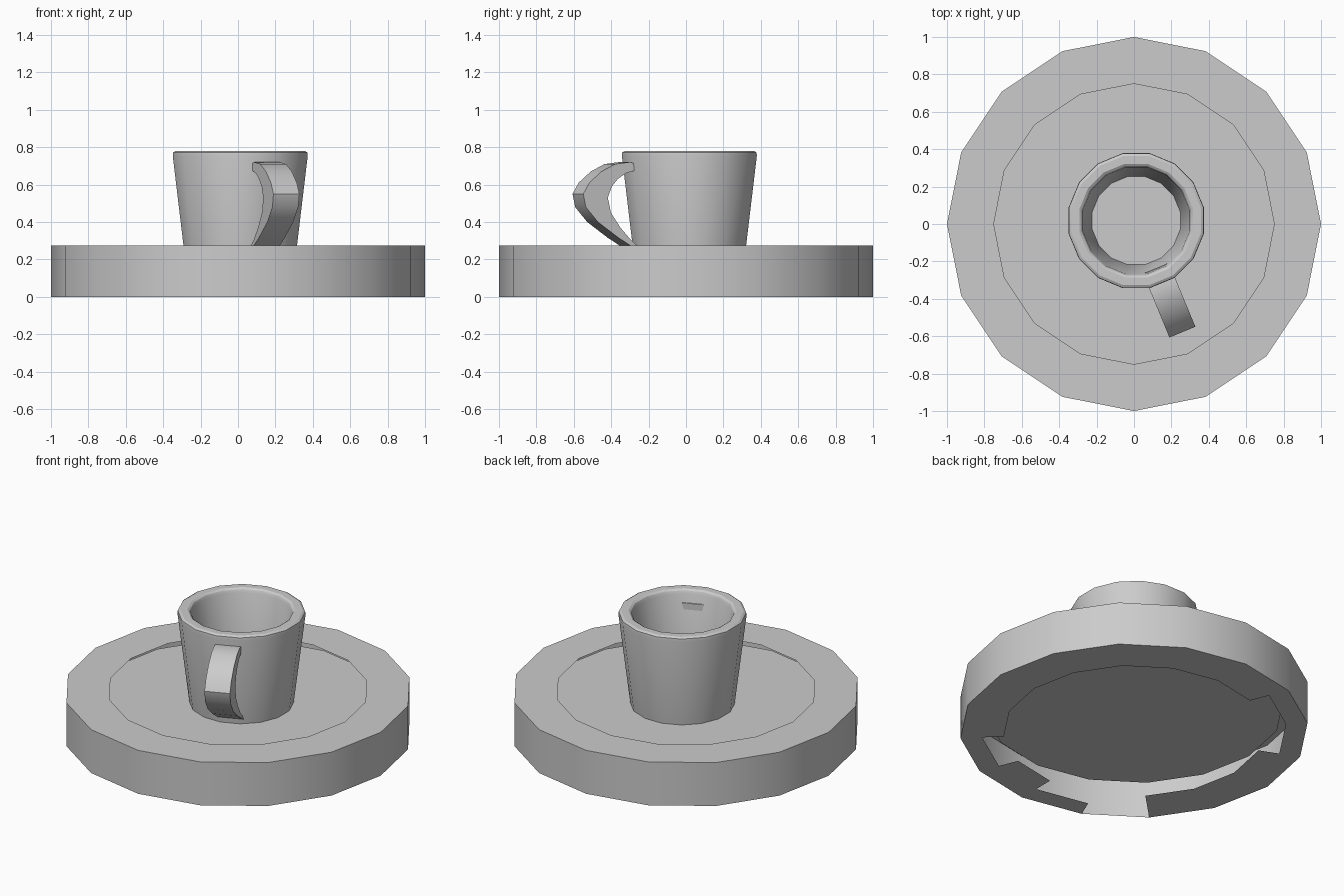
import bpy
import math

if "Cube" in bpy.data.objects:
    bpy.data.objects.remove(bpy.data.objects["Cube"])

N = 16


def make_object(name, verts, faces):
    mesh = bpy.data.meshes.new(name)
    mesh.from_pydata(verts, [], faces)
    mesh.update()
    obj = bpy.data.objects.new(name, mesh)
    bpy.context.collection.objects.link(obj)
    bpy.ops.object.select_all(action='DESELECT')
    obj.select_set(True)
    bpy.context.view_layer.objects.active = obj
    bpy.ops.object.shade_smooth_by_angle(angle=math.radians(30))
    return obj


def lathe(name, profile, centre=(0, 0), turn=0.0, caps=False, skip=()):
    """Spin (radius, z) points; the outside lies left of the reversed path."""
    verts = []
    for r, z in profile:
        for k in range(N):
            a = turn + 2 * math.pi * k / N
            verts.append((centre[0] + r * math.cos(a), centre[1] + r * math.sin(a), z))
    faces = []
    for row in range(len(profile) - 1):
        for k in range(N):
            if (row, k) in skip:
                continue
            m = (k + 1) % N
            faces.append((row * N + k, row * N + m, (row + 1) * N + m, (row + 1) * N + k))
    if caps:
        last = (len(profile) - 1) * N
        faces.append(tuple(reversed(range(N))))
        faces.append(tuple(range(last, last + N)))
    return make_object(name, verts, faces)


# Hollow saucer rim, with the open panels on its underside
lathe("saucer_rim",
      [(0.75, 0), (0.875, 0), (1, 0), (1, 0.275), (0.75, 0.275)],
      skip={(0, 10), (1, 10), (0, 11), (0, 13), (0, 6), (0, 5)})

# Saucer floor tucked inside the rim
lathe("saucer_floor", [(0.86, 0.15), (0.86, 0.197)], caps=True)

# Cup: outer wall, rounded lip, inner wall and inner bottom
CENTRE = (0.012, 0.018)
lathe("cup",
      [(0.30, 0.197), (0.368, 0.755), (0.366, 0.772), (0.352, 0.78),
       (0.31, 0.78), (0.298, 0.772), (0.29, 0.755), (0.24, 0.26)],
      centre=CENTRE, turn=math.pi / N, caps=True)

# Crescent handle: matching outer and inner points as (distance out, z)
outer = [(0.275, 0.70), (0.38, 0.72), (0.46, 0.71), (0.54, 0.67), (0.61, 0.61),
         (0.645, 0.55), (0.63, 0.48), (0.56, 0.40), (0.44, 0.315), (0.29, 0.225)]
inner = [(0.275, 0.65), (0.35, 0.675), (0.40, 0.66), (0.445, 0.63), (0.48, 0.59),
         (0.503, 0.53), (0.485, 0.45), (0.43, 0.37), (0.37, 0.305), (0.285, 0.235)]
angle = math.radians(-67.5)
out = (math.cos(angle), math.sin(angle))
side = (-out[1], out[0])
half = 0.075
n = len(outer)
verts = []
for s in (-half, half):
    for r, z in outer + inner:
        verts.append((CENTRE[0] + out[0] * r + side[0] * s,
                      CENTRE[1] + out[1] * r + side[1] * s, z))
loop = list(range(n)) + list(range(2 * n - 1, n - 1, -1))
faces = []
for i in range(n - 1):
    faces.append((i, i + 1, n + i + 1, n + i))
    faces.append((3 * n + i, 3 * n + i + 1, 2 * n + i + 1, 2 * n + i))
for i, a in enumerate(loop):
    b = loop[(i + 1) % len(loop)]
    faces.append((a, a + 2 * n, b + 2 * n, b))
handle = make_object("cup_handle", verts, faces)
bpy.ops.object.mode_set(mode='EDIT')
bpy.ops.mesh.select_all(action='SELECT')
bpy.ops.mesh.normals_make_consistent(inside=False)
bpy.ops.object.mode_set(mode='OBJECT')
